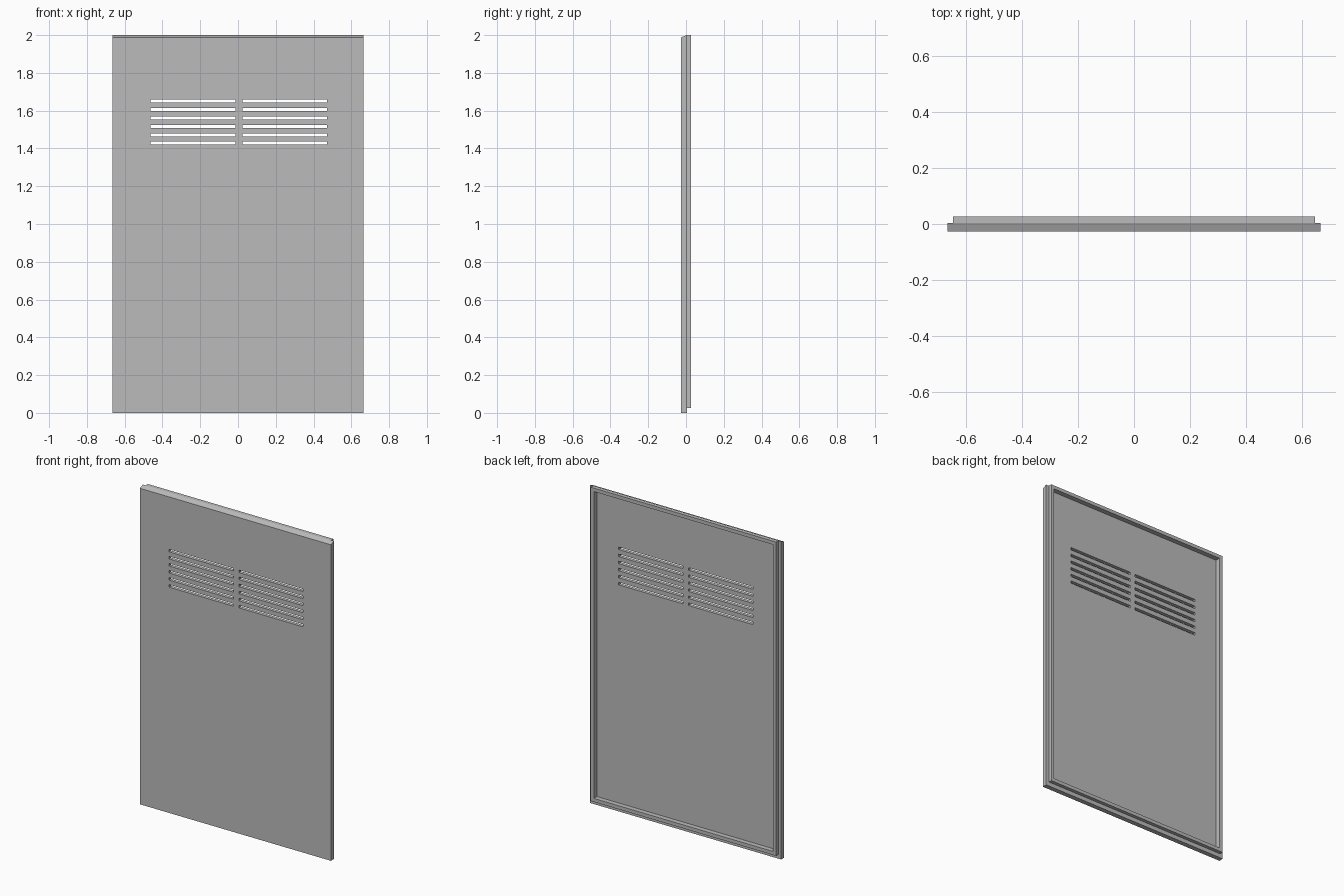
import bpy
import bmesh

cube = bpy.data.objects.get("Cube")
if cube:
    bpy.data.objects.remove(cube, do_unlink=True)

HALF_W, HEIGHT, HALF_D = 0.665, 2.0, 0.026
STEP_Y = 0.004       # back of the outer panel, where the frame starts
FLOOR_Y = -0.005     # bottom of the recess behind the panel
INSET, RIM = 0.02, 0.022
FRAME_BOTTOM = 0.026

grey = bpy.data.materials.new("plain grey")
grey.use_nodes = True
colour = (0.5, 0.5, 0.5, 1)
grey.diffuse_color = colour
grey.node_tree.nodes["Principled BSDF"].inputs["Base Color"].default_value = colour


def add_boxes(name, boxes):
    """One object made of boxes given as (x0, x1, y0, y1, z0, z1)."""
    bm = bmesh.new()
    for x0, x1, y0, y1, z0, z1 in boxes:
        for v in bmesh.ops.create_cube(bm, size=1)["verts"]:
            v.co = (x1 if v.co.x > 0 else x0,
                    y1 if v.co.y > 0 else y0,
                    z1 if v.co.z > 0 else z0)
    mesh = bpy.data.meshes.new(name)
    bm.to_mesh(mesh)
    bm.free()
    mesh.materials.append(grey)
    obj = bpy.data.objects.new(name, mesh)
    bpy.context.collection.objects.link(obj)
    return obj


def cut(obj, cutter):
    mod = obj.modifiers.new("cut", 'BOOLEAN')
    mod.operation = 'DIFFERENCE'
    mod.solver = 'EXACT'
    mod.object = cutter
    bpy.context.view_layer.objects.active = obj
    bpy.ops.object.modifier_apply(modifier=mod.name)


# Front panel, its top edge sloping down to the front
front_panel = add_boxes("front_panel", [(-HALF_W, HALF_W, -HALF_D, STEP_Y, 0, HEIGHT)])
for v in front_panel.data.vertices:
    if v.co.z > 1 and v.co.y < 0:
        v.co.z -= 0.012

# Raised frame on the back
frame_x = HALF_W - INSET
back_frame = add_boxes("back_frame", [(-frame_x, frame_x, STEP_Y, HALF_D, FRAME_BOTTOM, HEIGHT)])

# Recess inside the frame
inner_x = frame_x - RIM
recess = add_boxes("recess_cutter", [(-inner_x, inner_x, FLOOR_Y, 0.1,
                                      FRAME_BOTTOM + RIM, HEIGHT - RIM)])

# Two columns of ventilation slots
slots = []
for row in range(6):
    z = 1.428 + row * 0.0444
    for x0, x1 in ((-0.463, -0.013), (0.024, 0.472)):
        slots.append((x0, x1, -0.1, 0.1, z - 0.008, z + 0.008))
slot_cutter = add_boxes("slot_cutter", slots)

cut(front_panel, recess)
cut(front_panel, slot_cutter)
cut(back_frame, recess)

for helper in (recess, slot_cutter):
    bpy.data.objects.remove(helper, do_unlink=True)
